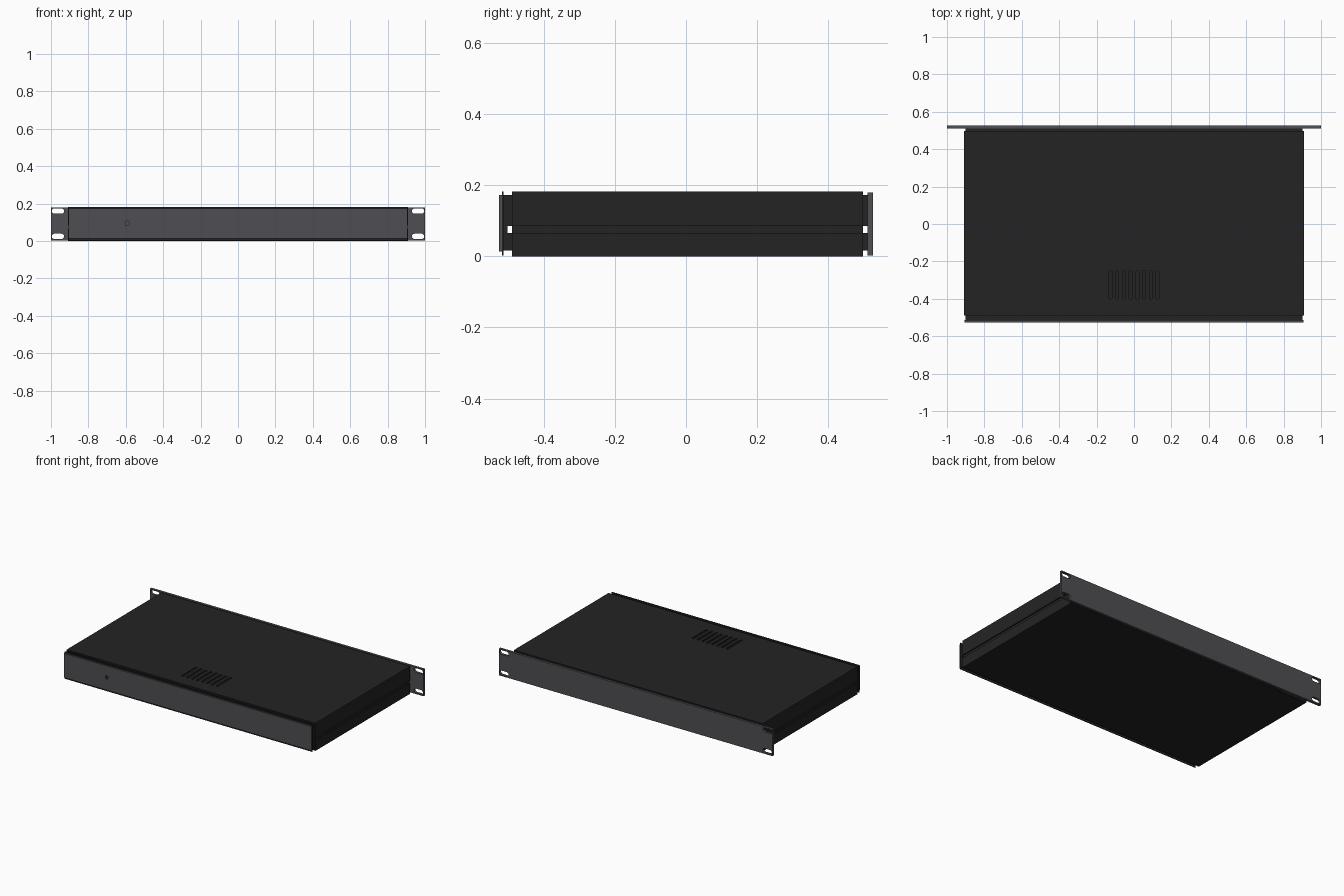
import bpy, bmesh, math

if "Cube" in bpy.data.objects:
    bpy.data.objects.remove(bpy.data.objects["Cube"])


def material(name, rgb):
    m = bpy.data.materials.new(name)
    m.diffuse_color = (*rgb, 1)
    m.use_nodes = True
    m.node_tree.nodes["Principled BSDF"].inputs["Base Color"].default_value = m.diffuse_color
    return m


BLACK = material("black_steel", (0.0175, 0.0175, 0.0175))
GREY = material("dark_grey_aluminium", (0.078, 0.078, 0.088))


def prism(name, outlines, axis, a0, a1, mat):
    """Extrude 2D outlines along Y (points are x,z) or Z (points are x,y)."""
    bm = bmesh.new()
    for pts in outlines:
        vs = [bm.verts.new((u, a0, v) if axis == "Y" else (u, v, a0)) for u, v in pts]
        face = bm.faces.new(vs)
        new = bmesh.ops.extrude_face_region(bm, geom=[face])["geom"]
        shift = (0, a1 - a0, 0) if axis == "Y" else (0, 0, a1 - a0)
        bmesh.ops.translate(bm, vec=shift,
                            verts=[g for g in new if isinstance(g, bmesh.types.BMVert)])
    bmesh.ops.recalc_face_normals(bm, faces=bm.faces)
    me = bpy.data.meshes.new(name)
    bm.to_mesh(me)
    bm.free()
    me.materials.append(mat)
    ob = bpy.data.objects.new(name, me)
    bpy.context.collection.objects.link(ob)
    return ob


def rect(x0, x1, z0, z1):
    return [(x0, z0), (x1, z0), (x1, z1), (x0, z1)]


def channel(w, z_open, z_flat, t):
    """U-shaped sheet section, flat side at z_flat, legs reaching z_open."""
    s = t if z_flat > z_open else -t
    return [(-w, z_open), (-w, z_flat), (w, z_flat), (w, z_open),
            (w - t, z_open), (w - t, z_flat - s), (-w + t, z_flat - s), (-w + t, z_open)]


def slot(cx, cy, length, width, along_x, n=8):
    """Outline of a slot with round ends."""
    r, h = width / 2, (length - width) / 2
    pts = []
    for end in (1, -1):
        for i in range(n + 1):
            a = -math.pi / 2 + math.pi * i / n
            u, v = end * (h + r * math.cos(a)), end * r * math.sin(a)
            pts.append((cx + u, cy + v) if along_x else (cx - v, cy + u))
    return pts


def cut(ob, cutter):
    cutter.hide_render = True
    mod = ob.modifiers.new("cut", "BOOLEAN")
    mod.operation, mod.solver, mod.object = "DIFFERENCE", "EXACT", cutter
    bpy.context.view_layer.objects.active = ob
    bpy.ops.object.modifier_apply(modifier=mod.name)
    bpy.data.objects.remove(cutter)


# top and bottom covers, leaving a groove along each side
top = prism("top_cover", [channel(0.91, 0.085, 0.183, 0.008)], "Y", -0.49, 0.498, BLACK)
prism("bottom_cover", [channel(0.91, 0.065, 0.0, 0.008)], "Y", -0.49, 0.498, BLACK)

# ventilation slots in the top cover
vents = [slot((i - 3.5) * 0.036, -0.325, 0.155, 0.016, False) for i in range(8)]
cut(top, prism("vent_cutter", vents, "Z", 0.16, 0.2, BLACK))

# rails at the bottom of the side grooves
for side, s in (("left", -1), ("right", 1)):
    x0, x1 = sorted((s * 0.902, s * 0.892))
    prism(side + "_rail", [rect(x0, x1, 0.055, 0.095)], "Y", -0.49, 0.498, BLACK)

# inset necks joining the covers to the end panels, notched at the groove
for end, y0, y1 in (("back", 0.497, 0.51), ("front", -0.502, -0.489)):
    prism(end + "_upper_neck", [channel(0.901, 0.085, 0.172, 0.008)], "Y", y0, y1, BLACK)
    prism(end + "_lower_neck", [channel(0.901, 0.065, 0.016, 0.008)], "Y", y0, y1, BLACK)
prism("front_neck_top", [channel(0.901, 0.09, 0.172, 0.008)], "Y", -0.514, -0.502, BLACK)
prism("front_neck_bottom", [channel(0.901, 0.09, 0.016, 0.008)], "Y", -0.514, -0.502, BLACK)

# front end: thin rim plate and closing panel with a small cable hole
rim = prism("front_rim", [rect(-0.906, 0.906, 0.002, 0.182)], "Y", -0.517, -0.513, BLACK)
panel = prism("front_end_panel", [rect(-0.905, 0.905, 0.013, 0.173)], "Y", -0.526, -0.517, GREY)
for ob in (rim, panel):
    hole = slot(-0.593, 0.096, 0.025, 0.02, False)
    cut(ob, prism("hole_cutter", [hole], "Y", -0.56, -0.505, BLACK))

# wide rack panel with two mounting slots in each ear
rack = prism("rack_panel", [rect(-1, 1, 0.003, 0.18)], "Y", 0.51, 0.526, GREY)
slots = [slot(s * 0.963, z, 0.066, 0.028, True) for s in (-1, 1) for z in (0.025, 0.16)]
cut(rack, prism("slot_cutter", slots, "Y", 0.49, 0.55, GREY))
